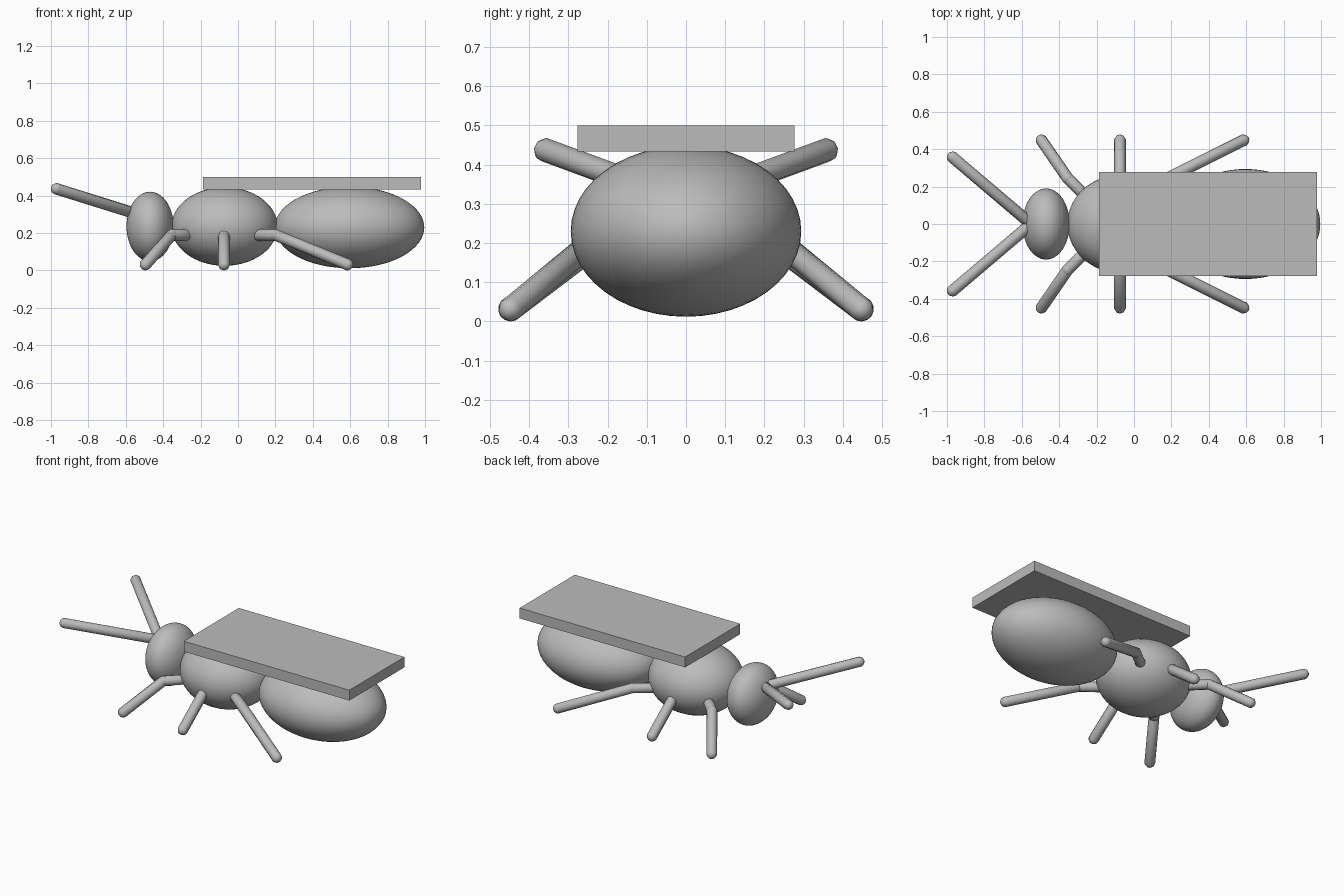
import bpy, bmesh
from mathutils import Vector, Matrix

cube = bpy.data.objects.get("Cube")
if cube:
    bpy.data.objects.remove(cube, do_unlink=True)

grey = bpy.data.materials.new("plain grey")
grey.use_nodes = True
colour = (0.5, 0.5, 0.5, 1)
grey.diffuse_color = colour
grey.node_tree.nodes["Principled BSDF"].inputs["Base Color"].default_value = colour


def add_object(name, bm, smooth=True):
    mesh = bpy.data.meshes.new(name)
    bm.to_mesh(mesh)
    bm.free()
    mesh.materials.append(grey)
    for face in mesh.polygons:
        face.use_smooth = smooth
    obj = bpy.data.objects.new(name, mesh)
    bpy.context.collection.objects.link(obj)
    return obj


def ellipsoid(name, centre, radii):
    bm = bmesh.new()
    # Poles lie along the body axis
    bmesh.ops.create_uvsphere(bm, u_segments=48, v_segments=32, radius=1)
    bmesh.ops.rotate(bm, verts=bm.verts, matrix=Matrix.Rotation(1.5708, 3, 'Y'))
    bmesh.ops.scale(bm, verts=bm.verts, vec=radii)
    bmesh.ops.translate(bm, verts=bm.verts, vec=centre)
    add_object(name, bm)


def limb(name, points, radius=0.032):
    """Chain of round-ended rods through the points."""
    bm = bmesh.new()
    for start, end in zip(points, points[1:]):
        a, b = Vector(start), Vector(end)
        verts = bmesh.ops.create_uvsphere(bm, u_segments=8, v_segments=7, radius=radius)["verts"]
        turn = (b - a).to_track_quat('Z', 'Y')
        for v in verts:
            base = b if v.co.z > 0 else a
            v.co = base + turn @ v.co
    add_object(name, bm)


# Body
ellipsoid("head", (-0.47, 0, 0.235), (0.126, 0.19, 0.186))
ellipsoid("thorax", (-0.072, 0, 0.235), (0.284, 0.262, 0.21))
ellipsoid("abdomen", (0.596, 0, 0.23), (0.4, 0.294, 0.218))

# Flat wing slab along the back
bm = bmesh.new()
bmesh.ops.create_cube(bm, size=1)
bmesh.ops.scale(bm, verts=bm.verts, vec=(1.166, 0.554, 0.066))
bmesh.ops.translate(bm, verts=bm.verts, vec=(0.395, 0, 0.467))
add_object("wing_slab", bm, smooth=False)

# Legs and antennae, mirrored across the body axis: hip, knee, foot
limbs = {
    "front_leg": [(-0.24, 0.13, 0.19), (-0.355, 0.245, 0.19), (-0.494, 0.447, 0.032)],
    "middle_leg": [(-0.075, 0.15, 0.19), (-0.075, 0.245, 0.185), (-0.075, 0.447, 0.032)],
    "back_leg": [(0.09, 0.17, 0.19), (0.2, 0.255, 0.19), (0.585, 0.447, 0.032)],
    "antenna": [(-0.55, 0, 0.305), (-0.969, 0.356, 0.436)],
}
for name, points in limbs.items():
    for side, sign in (("left", 1), ("right", -1)):
        limb(f"{name}_{side}", [(x, y * sign, z) for x, y, z in points])
